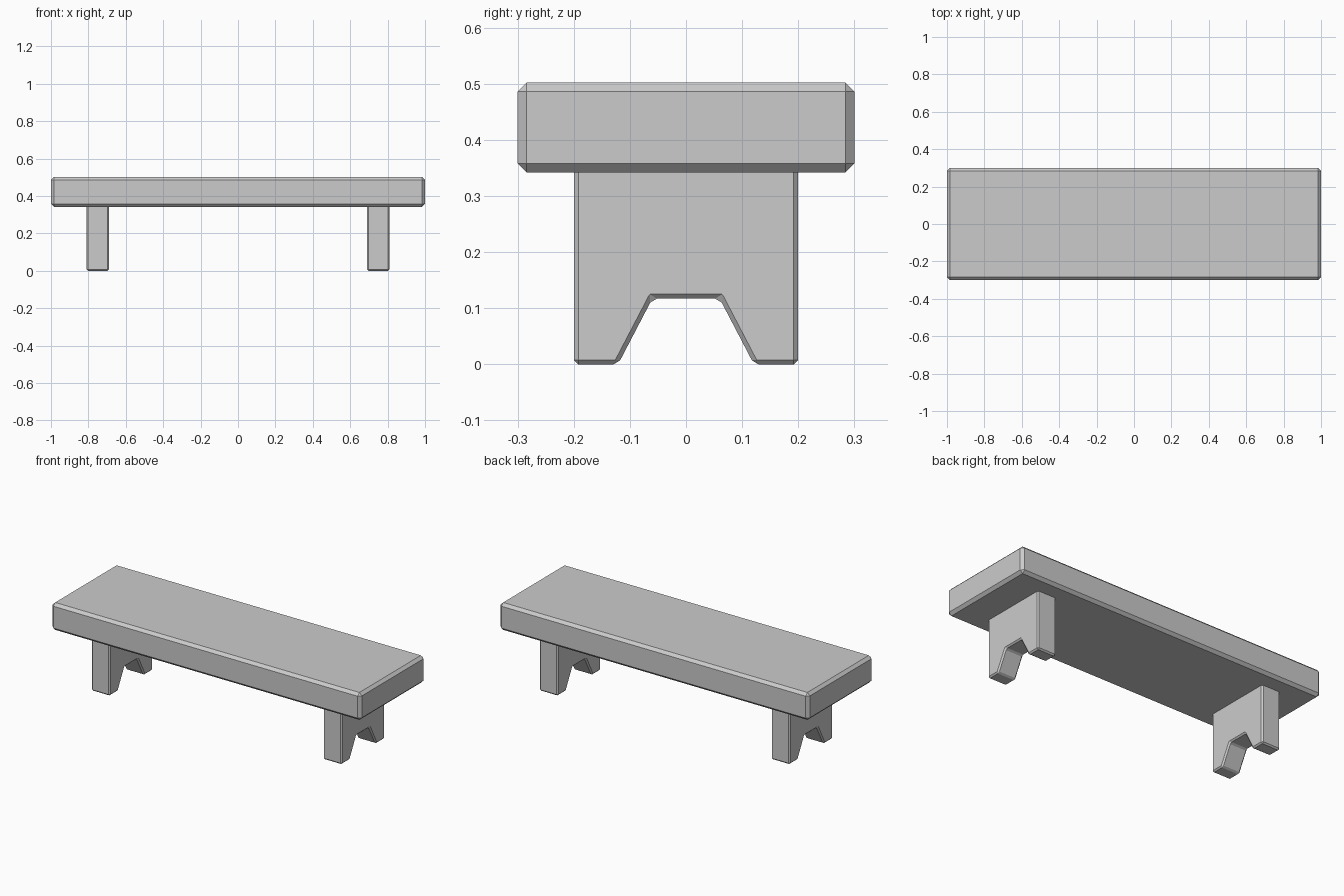
import bpy, bmesh
from mathutils import Vector

if "Cube" in bpy.data.objects:
    bpy.data.objects.remove(bpy.data.objects["Cube"])


def prism(name, profile, x0, x1, bevel):
    """Extrude a (y, z) profile from x0 to x1 and chamfer every edge."""
    bm = bmesh.new()
    face = bm.faces.new([bm.verts.new((x0, y, z)) for y, z in profile])
    ext = bmesh.ops.extrude_face_region(bm, geom=[face], use_keep_orig=True)
    verts = [g for g in ext["geom"] if isinstance(g, bmesh.types.BMVert)]
    bmesh.ops.translate(bm, verts=verts, vec=Vector((x1 - x0, 0, 0)))
    bmesh.ops.recalc_face_normals(bm, faces=bm.faces[:])
    bmesh.ops.bevel(bm, geom=bm.edges[:], offset=bevel, segments=1,
                    affect='EDGES', profile=0.5)
    bmesh.ops.recalc_face_normals(bm, faces=bm.faces[:])
    mesh = bpy.data.meshes.new(name)
    bm.to_mesh(mesh)
    bm.free()
    obj = bpy.data.objects.new(name, mesh)
    bpy.context.collection.objects.link(obj)
    return obj


# Thick chamfered seat plank
prism("seat", [(-0.3, 0.342), (0.3, 0.342), (0.3, 0.502), (-0.3, 0.502)],
      -1.0, 1.0, 0.016)

# Slab legs with a trapezoid notch, tops tucked into the seat
half = [(0.06, 0.117), (0.121, 0.0), (0.2, 0.0), (0.2, 0.362)]
leg_profile = half + [(-y, z) for y, z in reversed(half)]
for name, x in (("left_leg", -0.75), ("right_leg", 0.75)):
    prism(name, leg_profile, x - 0.06, x + 0.06, 0.008)
